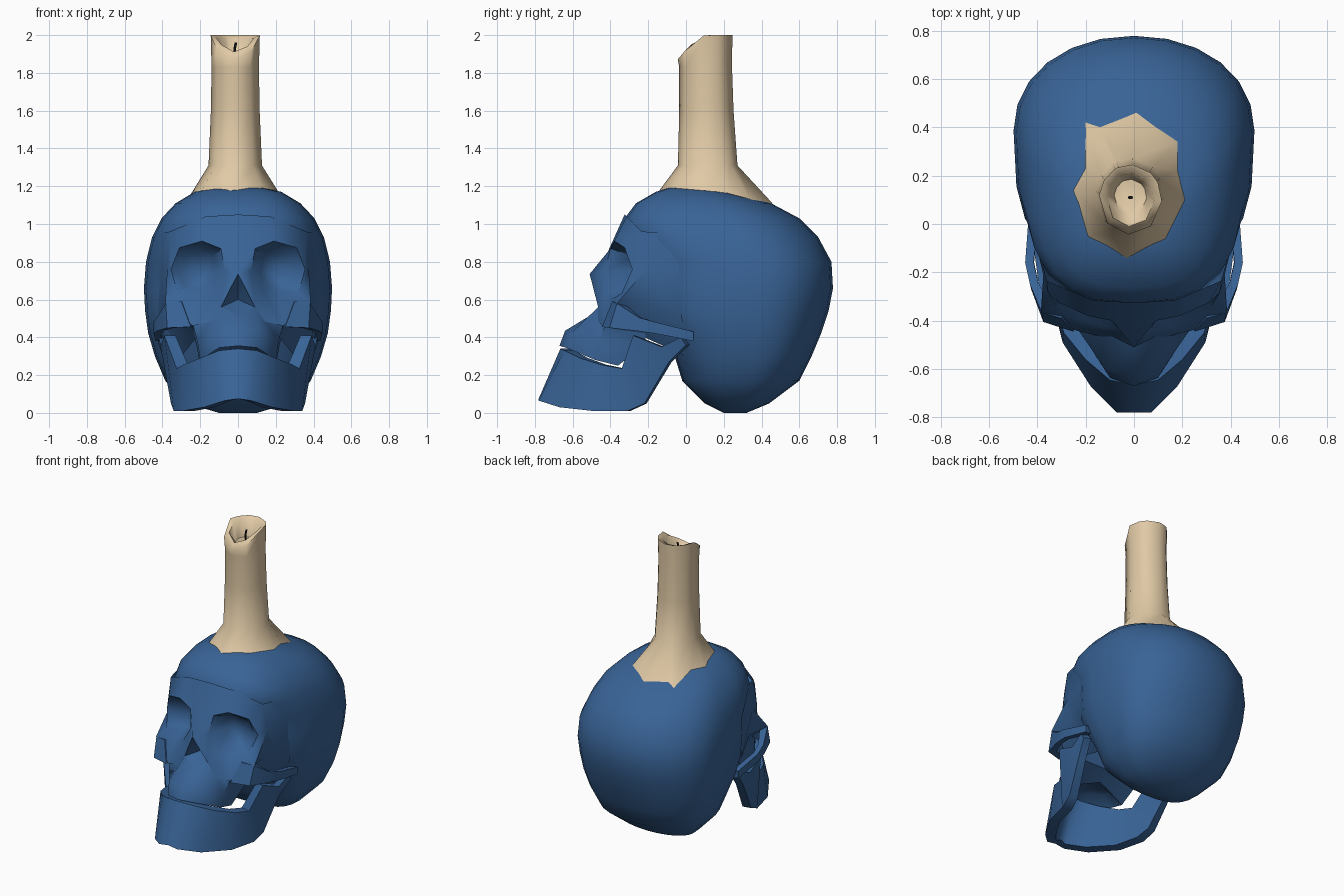
import bpy, bmesh, math
from mathutils import Vector
from mathutils.bvhtree import BVHTree

if "Cube" in bpy.data.objects:
    bpy.data.objects.remove(bpy.data.objects["Cube"])


def material(name, rgb):
    m = bpy.data.materials.new(name)
    m.diffuse_color = (*rgb, 1)
    m.use_nodes = True
    m.node_tree.nodes["Principled BSDF"].inputs["Base Color"].default_value = m.diffuse_color
    return m


BLUE = material("bone_blue", (0.04, 0.125, 0.305))
TAN = material("wax_tan", (0.75, 0.59, 0.38))
DARK = material("wick_dark", (0.012, 0.012, 0.015))


def build(name, faces, mat, mirror=False, angle=50):
    """Mesh from faces given as lists of points, optionally mirrored in x."""
    bm = bmesh.new()
    for s in ((1, -1) if mirror else (1,)):
        for f in faces:
            pts = []
            for p in f:
                if tuple(p) not in pts:
                    pts.append(tuple(p))
            if len(pts) > 2:
                bm.faces.new([bm.verts.new((s * x, y, z)) for x, y, z in pts])
    bmesh.ops.remove_doubles(bm, verts=bm.verts, dist=1e-4)
    bmesh.ops.recalc_face_normals(bm, faces=bm.faces)
    ref = Vector((0, 0.2, 0.6))
    if sum(f.calc_area() * f.normal.dot(f.calc_center_median() - ref) for f in bm.faces) < 0:
        bmesh.ops.reverse_faces(bm, faces=bm.faces)
    me = bpy.data.meshes.new(name)
    bm.to_mesh(me)
    bm.free()
    me.materials.append(mat)
    ob = bpy.data.objects.new(name, me)
    bpy.context.collection.objects.link(ob)
    bpy.ops.object.select_all(action='DESELECT')
    ob.select_set(True)
    bpy.context.view_layer.objects.active = ob
    bpy.ops.object.shade_smooth_by_angle(angle=math.radians(angle))
    return ob


def strip(rows, closed=False):
    """Quads between neighbouring rows of points."""
    out = []
    for a, b in zip(rows, rows[1:]):
        n = len(a)
        for i in range(n if closed else n - 1):
            j = (i + 1) % n
            out.append([a[i], a[j], b[j], b[i]])
    return out


def plate(stations, cap_start):
    """Upright curved bar: stations of (outer bottom, outer top, thickness)."""
    rings = []
    for i, (b, t, th) in enumerate(stations):
        p, q = stations[max(i - 1, 0)][0], stations[min(i + 1, len(stations) - 1)][0]
        d = Vector((q[0] - p[0], q[1] - p[1])).normalized() * th
        rings.append([b, t, (t[0] - d.y, t[1] + d.x, t[2]), (b[0] - d.y, b[1] + d.x, b[2])])
    return strip(rings, True) + [rings[-1]] + ([rings[0]] if cap_start else [])


# Braincase: horizontal rings of (z, front y, back y, half width)
def skull_ring(z, yf, yb, w, n=24):
    yc = yf + 0.6 * (yb - yf)
    pts = []
    for i in range(n):
        a = 2 * math.pi * i / n
        c, s = math.cos(a), math.sin(a)
        e = 2 / 2.1 if s > 0 else 2 / 2.9
        x = math.copysign(abs(c) ** e, c) * w
        y = yc + math.copysign(abs(s) ** e, s) * ((yb - yc) if s > 0 else (yc - yf))
        pts.append((x, y, z))
    return pts


levels = [(0.0, .2, .32, .1), (.05, .1, .44, .27), (.17, -.02, .6, .385),
          (.3, -.06, .665, .44), (.42, -.13, .715, .475), (.54, -.19, .755, .492),
          (.66, -.2, .778, .498), (.8, -.22, .77, .487), (.93, -.335, .7, .455),
          (1.03, -.325, .6, .405), (1.11, -.265, .45, .33), (1.17, -.16, .24, .23),
          (1.195, -.08, .12, .12)]
rings = [skull_ring(*l) for l in levels]
cranium = build("cranium", strip(rings, True) + [rings[0], rings[-1]], BLUE)

# Face: loops around each eye socket (outer loop, rim, deep loop, bottom)
outer = [(0, -.415, .85), (.17, -.315, 1.04), (.36, -.235, .96), (.375, -.21, .76),
         (.385, -.365, .58), (.24, -.44, .46), (.09, -.465, .56), (0, -.51, .735)]
rim = [(.09, -.40, .87), (.19, -.38, .91), (.31, -.325, .875), (.355, -.285, .76),
       (.32, -.34, .635), (.22, -.395, .60), (.135, -.42, .64), (.07, -.43, .75)]
deep = [(x * .65 + .215 * .35, -.27, z * .65 + .74 * .35) for x, y, z in rim]
faces = strip([outer, rim, deep], True)
faces += [[deep[i], deep[(i + 1) % 8], (.2, -.23, .74)] for i in range(8)]
# forehead middle, nose opening with nasal bone edge
A, B, C, D, E, F, G, H = outer
N, P, K = (0, -.5, .52), (0, -.38, .6), (.05, -.475, .66)
faces += [[A, B, (0, -.325, 1.05)], [H, K, (0, -.45, .67)], [(0, -.45, .67), K, P],
          [H, G, K], [K, G, P], [G, N, P], [G, F, N]]
# temple walls and the back of the cheek
X, W = (.34, -.22, .56), (.22, -.22, .4)
faces += strip([[C, D, X, W], [(.42, -.02, .95), (.42, -.02, .76), (.42, -.02, .5), (.3, 0, .3)]])
faces += [[D, E, X], [X, E, F, W]]
build("face", faces, BLUE, True)

# Upper jaw: rows from the nose down to the tooth edge and up to the palate
palate = [(0, -.58, .38), (.08, -.55, .37), (.13, -.45, .34), (.14, -.38, .33), (0, -.36, .35)]
build("upper_jaw", strip([
    [N, (.09, -.465, .56), (.24, -.425, .47), (.25, -.2, .47), (0, -.2, .47)],
    [(0, -.64, .435), (.12, -.6, .43), (.215, -.46, .38), (.22, -.22, .36), (0, -.22, .36)],
    [(0, -.67, .355), (.1, -.635, .345), (.2, -.48, .28), (.2, -.36, .25), (0, -.33, .33)],
    palate]) + [palate], BLUE, True)

# Cheekbones with the arches running back to the ears
build("cheek_arch", plate([
    ((.25, -.445, .455), (.30, -.39, .59), .05),
    ((.375, -.405, .45), (.382, -.365, .58), .05),
    ((.425, -.27, .435), (.43, -.25, .505), .035),
    ((.448, -.16, .42), (.45, -.16, .48), .035),
    ((.435, .04, .38), (.435, .04, .43), .04)], True), BLUE, True)

# Lower jaw: chin, body, upright branch and hinge
build("lower_jaw", plate([
    ((0, -.78, .075), (0, -.665, .34), .06),
    ((.07, -.78, .065), (.1, -.645, .33), .06),
    ((.18, -.67, .03), (.2, -.56, .29), .07),
    ((.295, -.49, .01), (.29, -.45, .255), .07),
    ((.34, -.31, .01), (.325, -.34, .235), .07),
    ((.355, -.22, .05), (.39, -.28, .41), .06),
    ((.385, -.09, .27), (.41, -.13, .35), .05),
    ((.42, 0, .36), (.42, -.03, .40), .05)], False), BLUE, True)

# Candle: dripped base lying on the skull, shaft, slanted rim and hollow
drips = [(.21, .1), (.18, .22), (.18, .34), (.01, .46), (-.14, .4), (-.2, .42),
         (-.2, .23), (-.25, .14), (-.19, -.05), (-.03, -.14), (.13, -.06)]
tree = BVHTree.FromObject(cranium, bpy.context.evaluated_depsgraph_get())
CX, CY = -.015, .11
angles = [math.atan2(y - CY, x - CX) for x, y in drips]


def candle_ring(r, cy, z=None):
    pts = []
    for a in angles:
        x, y = CX + .9 * r * math.cos(a), cy + r * math.sin(a)
        slant = 2 - .13 * (max(0, .1 - y) / .145) ** 1.4
        pts.append((x, y, slant if z is None else z))
    return pts


base = [(x, y, tree.ray_cast(Vector((x, y, 3)), Vector((0, 0, -1)))[0].z + .003)
        for x, y in drips]
rows = [base, candle_ring(.158, .115, 1.31), candle_ring(.144, .108, 1.6),
        candle_ring(.14, .104, 1.83), candle_ring(.145, .101),
        [(x, y, min(z, 1.985)) for x, y, z in candle_ring(.11, .1)],
        candle_ring(.075, .11, 1.875)]
build("candle", strip(rows, True) + [rows[-1]], TAN, angle=65)

# Wick
wick = [[(CX + .007 * math.cos(k * math.pi / 3) + dx, CY + .007 * math.sin(k * math.pi / 3), z)
         for k in range(6)] for z, dx in ((1.87, 0), (1.925, -.003), (1.96, .004))]
build("wick", strip(wick, True) + [wick[0], wick[-1]], DARK)
